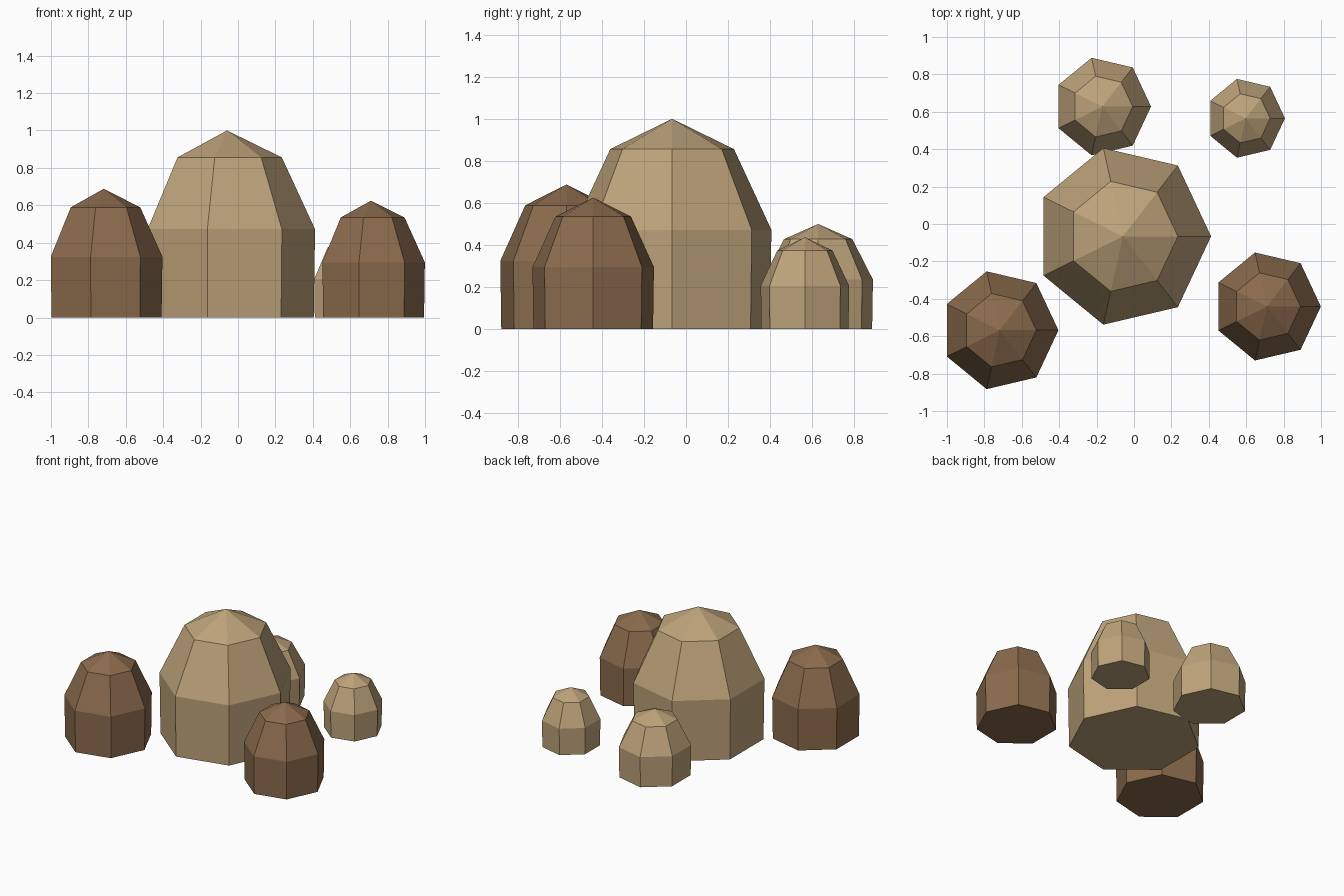
import bpy
import bmesh
from math import cos, sin, tau

cube = bpy.data.objects.get("Cube")
if cube:
    bpy.data.objects.remove(cube, do_unlink=True)

SIDES = 7
# Dome profile as (radius share, height share), from floor to upper rim
PROFILE = [(0.985, 0.0), (1.0, 0.472), (0.623, 0.856)]
DEPTH = 1.028  # domes are slightly deeper than wide


def make_material(name, colour):
    mat = bpy.data.materials.new(name)
    mat.use_nodes = True
    mat.diffuse_color = colour
    mat.node_tree.nodes["Principled BSDF"].inputs["Base Color"].default_value = colour
    return mat


def make_dome(name, x, y, radius, height, mat):
    bm = bmesh.new()
    rings = []
    for r, h in PROFILE:
        rings.append([bm.verts.new((r * radius * cos(tau * i / SIDES),
                                    r * radius * DEPTH * sin(tau * i / SIDES),
                                    h * height)) for i in range(SIDES)])
    apex = bm.verts.new((0, 0, height))
    # Closed floor, two bands of walls, pointed cap
    bm.faces.new(rings[0][::-1])
    for i in range(SIDES):
        j = (i + 1) % SIDES
        for low, high in zip(rings, rings[1:]):
            bm.faces.new((low[i], low[j], high[j], high[i]))
        bm.faces.new((rings[-1][i], rings[-1][j], apex))
    bmesh.ops.recalc_face_normals(bm, faces=bm.faces)
    mesh = bpy.data.meshes.new(name)
    bm.to_mesh(mesh)
    bm.free()
    mesh.materials.append(mat)
    obj = bpy.data.objects.new(name, mesh)
    obj.location = (x, y, 0)
    bpy.context.collection.objects.link(obj)


tan = make_material("tan", (0.515, 0.366, 0.195, 1))
brown = make_material("brown", (0.258, 0.147, 0.074, 1))

# Large central dome with four smaller ones around it
make_dome("main_dome", -0.059, -0.066, 0.471, 1.0, tan)
make_dome("front_right_dome", -0.718, -0.568, 0.314, 0.688, brown)
make_dome("front_left_dome", 0.711, -0.441, 0.288, 0.625, brown)
make_dome("back_right_dome", -0.169, 0.628, 0.26, 0.5, tan)
make_dome("back_left_dome", 0.597, 0.565, 0.21, 0.437, tan)
